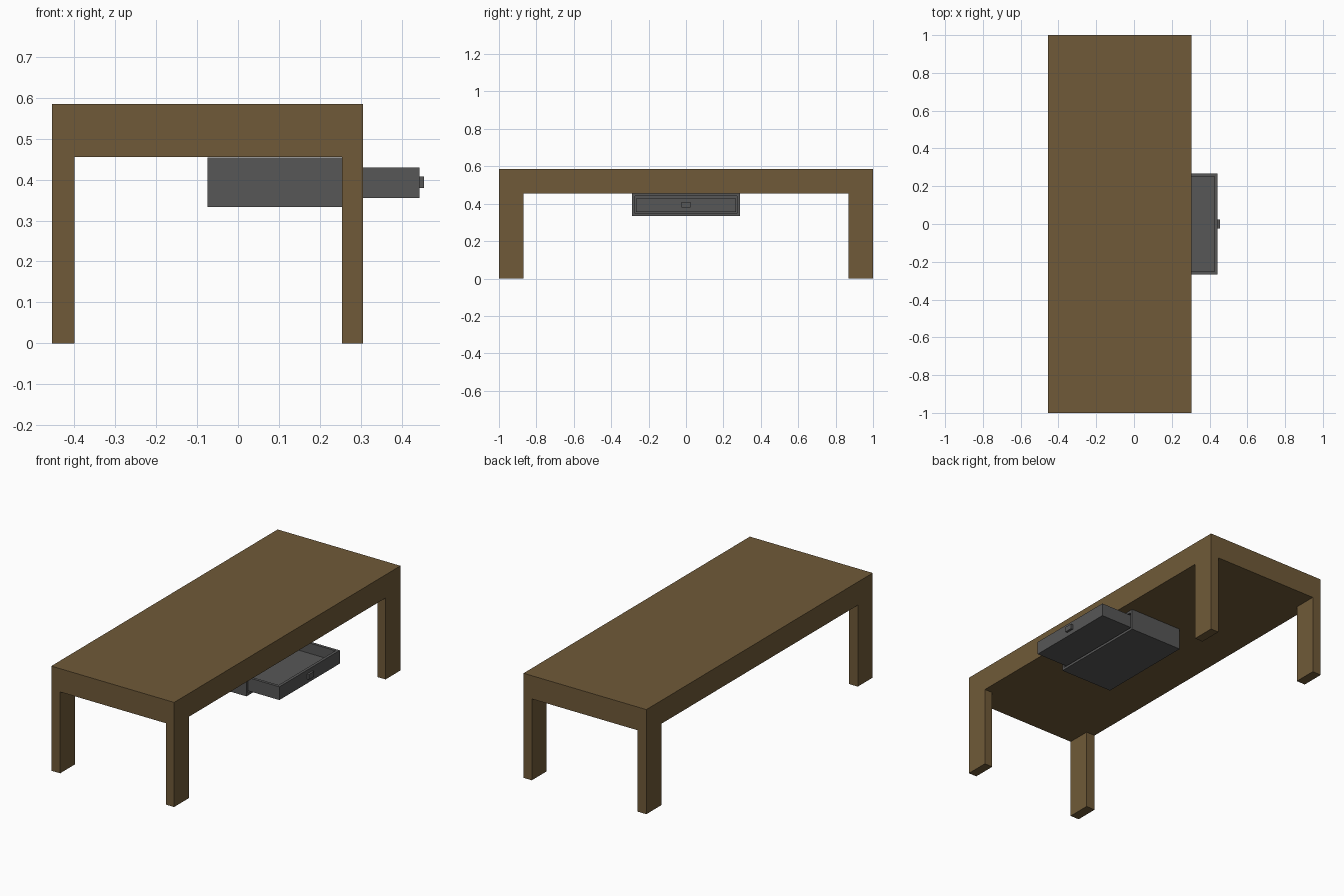
import bpy, bmesh

if "Cube" in bpy.data.objects:
    bpy.data.objects.remove(bpy.data.objects["Cube"])


def material(name, rgb):
    m = bpy.data.materials.new(name)
    m.diffuse_color = (*rgb, 1)
    m.use_nodes = True
    m.node_tree.nodes["Principled BSDF"].inputs["Base Color"].default_value = m.diffuse_color
    return m


wood = material("wood", (0.162, 0.102, 0.04))
metal = material("dark_grey", (0.095, 0.095, 0.095))


def build(name, lo, hi, mat, open_dir=None, wall=0.0):
    """Box between two corners; optionally hollowed through one face."""
    bm = bmesh.new()
    bmesh.ops.create_cube(bm, size=1)
    for v in bm.verts:
        v.co = [hi[i] if v.co[i] > 0 else lo[i] for i in range(3)]
    if open_dir is not None:
        # Inset the open face, then push it in to leave one wall at the far side
        bm.normal_update()
        face = max(bm.faces, key=lambda f: f.normal[open_dir])
        bmesh.ops.inset_region(bm, faces=[face], thickness=wall, use_even_offset=True)
        for v in face.verts:
            v.co[open_dir] = lo[open_dir] + wall
        # Keep the step at the rim as real walls
        rim = [e for e in face.edges]
        bmesh.ops.delete(bm, geom=[f for f in bm.faces if f is not face and
                                   any(e in f.edges for e in rim)], context='FACES_ONLY')
        floor = list(face.verts)
        size = lambda a, v: (hi[a] - wall if v.co[a] > (lo[a] + hi[a]) / 2 else lo[a] + wall)
        outer = [v for v in bm.verts if v not in floor and abs(v.co[open_dir] - hi[open_dir]) < 1e-5]
        lip = {}
        for v in floor:
            co = v.co.copy()
            co[open_dir] = hi[open_dir]
            for a in range(3):
                if a != open_dir:
                    co[a] = size(a, v)
            lip[v] = bm.verts.new(co)
        near = {v: min(outer, key=lambda o: (o.co - lip[v].co).length) for v in floor}
        for e in rim:
            a, b = e.verts
            bm.faces.new((a, b, lip[b], lip[a]))
            bm.faces.new((lip[a], lip[b], near[b], near[a]))
        bmesh.ops.recalc_face_normals(bm, faces=bm.faces)
    me = bpy.data.meshes.new(name)
    bm.to_mesh(me)
    bm.free()
    me.materials.append(mat)
    ob = bpy.data.objects.new(name, me)
    bpy.context.collection.objects.link(ob)
    return ob


# Table top and four legs
build("table_top", (-0.455, -1, 0.455), (0.305, 1, 0.585), wood)
for side, x0, x1 in (("back", -0.455, -0.40), ("front", 0.254, 0.305)):
    for end, y0, y1 in (("left", -1, -0.868), ("right", 0.868, 1)):
        build(f"{side}_{end}_leg", (x0, y0, 0), (x1, y1, 0.455), wood)

# Drawer housing hung under the top, open toward +x
build("drawer_housing", (-0.075, -0.288, 0.333), (0.254, 0.288, 0.454), metal, 0, 0.014)

# Pulled-out drawer, open at the top, with its pull
build("drawer", (0.115, -0.267, 0.355), (0.443, 0.267, 0.429), metal, 2, 0.016)
build("drawer_pull", (0.443, -0.023, 0.379), (0.455, 0.023, 0.408), metal)
